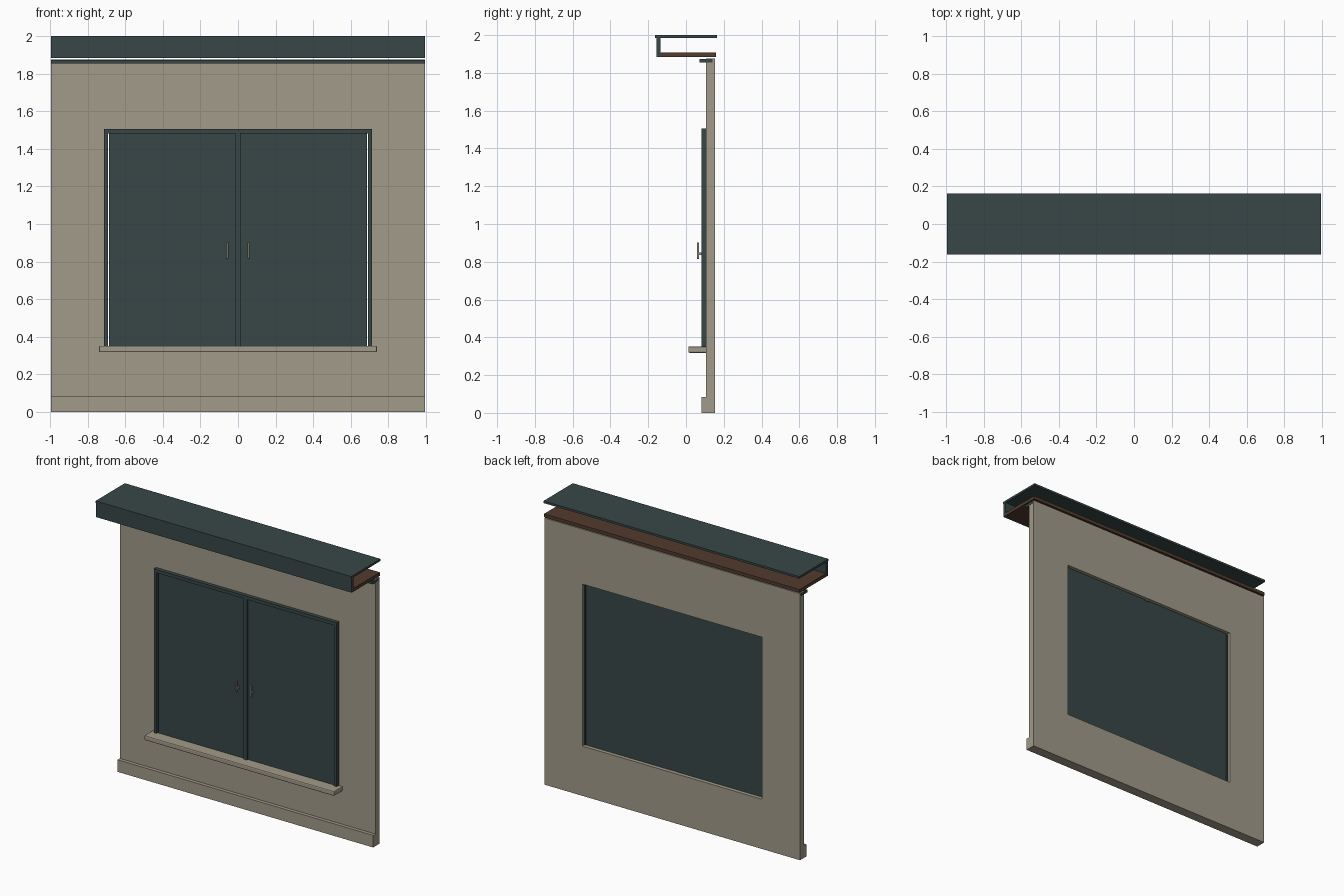
import bpy

if "Cube" in bpy.data.objects:
    bpy.data.objects.remove(bpy.data.objects["Cube"])


def material(name, rgb):
    m = bpy.data.materials.new(name)
    m.diffuse_color = (*rgb, 1)
    m.use_nodes = True
    m.node_tree.nodes["Principled BSDF"].inputs["Base Color"].default_value = m.diffuse_color
    return m


STONE = material("warm_stone", (0.36, 0.325, 0.255))
DARK = material("dark_slate", (0.040, 0.061, 0.061))
BROWN = material("brown_wood", (0.085, 0.044, 0.028))
METAL = material("handle_metal", (0.30, 0.28, 0.23))


def box(name, x, y, z, mat, bevel=0):
    """Box from (min, max) pairs."""
    bpy.ops.mesh.primitive_cube_add(size=1, location=[sum(p) / 2 for p in (x, y, z)])
    o = bpy.context.object
    o.name = name
    o.scale = [p[1] - p[0] for p in (x, y, z)]
    bpy.ops.object.transform_apply(location=False, rotation=False, scale=True)
    o.data.materials.append(mat)
    if bevel:
        b = o.modifiers.new("soft_edges", 'BEVEL')
        b.width = bevel
        b.segments = 2
    return o


def pair(name, x, y, z, mat, bevel=0):
    """Box and its mirror image across x = 0."""
    box(name + "_right", x, y, z, mat, bevel)
    box(name + "_left", (-x[1], -x[0]), y, z, mat, bevel)


W = 0.995                 # half width of the whole section
OPEN = 0.70               # half width of the opening
WALL_Y = (0.107, 0.153)
TOP = 1.876

# wall around the opening
pair("wall_side", (OPEN, W), WALL_Y, (0, TOP), STONE)
box("wall_below", (-OPEN, OPEN), WALL_Y, (0, 0.35), STONE)
box("wall_above", (-OPEN, OPEN), WALL_Y, (1.49, TOP), STONE)
box("plinth", (-W, W), (0.082, 0.108), (0, 0.085), STONE)

# window frame, leaves and handles
FRAME_Y = (0.081, 0.135)
pair("frame_jamb", (0.691, 0.699), FRAME_Y, (0.352, 1.482), DARK)
pair("frame_casing", (0.691, 0.712), (0.081, 0.107), (0.352, 1.482), DARK)
box("frame_head", (-0.712, 0.712), (0.081, 0.107), (1.482, 1.505), DARK)
box("centre_mullion", (-0.012, 0.012), (0.081, 0.128), (0.352, 1.482), DARK)
pair("shutter_leaf", (0.012, 0.686), (0.093, 0.13), (0.352, 1.489), DARK)
pair("handle_grip", (0.051, 0.063), (0.058, 0.069), (0.815, 0.902), METAL, 0.003)
pair("handle_post", (0.053, 0.061), (0.068, 0.094), (0.836, 0.850), METAL)

# sill
box("sill", (-0.739, 0.739), (0.012, 0.112), (0.318, 0.352), STONE, 0.007)

# eaves
box("eaves_trim", (-W - 0.001, W + 0.001), (0.072, 0.14), (1.855, 1.873), DARK)
box("soffit", (-W, W), (-0.136, 0.158), (1.884, 1.907), BROWN)
box("fascia", (-W, W), (-0.157, -0.136), (1.884, 1.986), DARK)
box("roof_sheet", (-W, W), (-0.163, 0.163), (1.985, 2.0), DARK)
